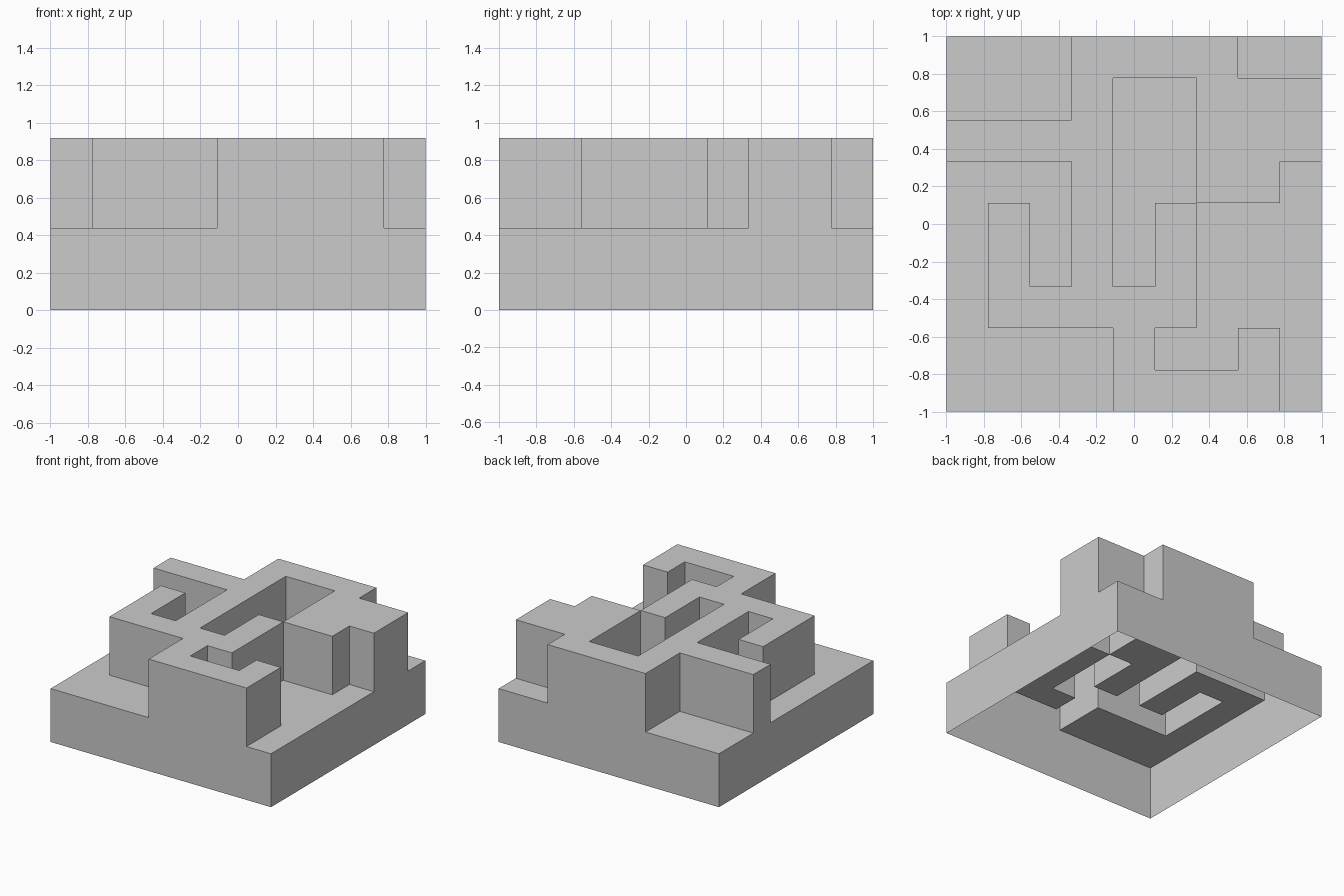
import bpy, bmesh

if "Cube" in bpy.data.objects:
    bpy.data.objects.remove(bpy.data.objects["Cube"])

# Floor plan, back row first: 1 = raised wall block, 0 = low floor
PLAN = ["000111100",
        "000100111",
        "111100111",
        "000100110",
        "010101000",
        "010101000",
        "011111000",
        "000010010",
        "000011110"]
N = 9
CELL = 2 / N
LOW, HIGH = 0.438, 0.918


def height(c, r):
    """Height of a cell (r counts from the front); 0 outside the plan."""
    if 0 <= c < N and 0 <= r < N:
        return HIGH if PLAN[N - 1 - r][c] == "1" else LOW
    return 0.0


def edge(i):
    return -1 + i * CELL


def make_object(name, bm):
    mesh = bpy.data.meshes.new(name)
    bm.to_mesh(mesh)
    bm.free()
    bpy.context.collection.objects.link(bpy.data.objects.new(name, mesh))


def quad(bm, pts):
    bm.faces.new([bm.verts.new(p) for p in pts])


# Hollow maze shell, open underneath
bm = bmesh.new()
for c in range(N):
    for r in range(N):
        h = height(c, r)
        x0, x1, y0, y1 = edge(c), edge(c + 1), edge(r), edge(r + 1)
        # cell top
        quad(bm, [(x0, y0, h), (x1, y0, h), (x1, y1, h), (x0, y1, h)])
        # drop to each lower neighbour, walls facing outward
        sides = [((0, -1), (x0, y0), (x1, y0)), ((1, 0), (x1, y0), (x1, y1)),
                 ((0, 1), (x1, y1), (x0, y1)), ((-1, 0), (x0, y1), (x0, y0))]
        for (dc, dr), a, b in sides:
            low = height(c + dc, r + dr)
            # split outer walls at floor level so neighbouring cells weld cleanly
            levels = [low, LOW, h] if low < LOW < h else [low, h]
            for z0, z1 in zip(levels, levels[1:]):
                if z1 > z0:
                    quad(bm, [(*a, z0), (*b, z0), (*b, z1), (*a, z1)])
bmesh.ops.remove_doubles(bm, verts=bm.verts[:], dist=1e-4)
bmesh.ops.dissolve_limit(bm, angle_limit=0.01, verts=bm.verts[:], edges=bm.edges[:])
make_object("maze_shell", bm)

# Small square inlay plates on top of the dead ends
for i, (c, r) in enumerate([(0, 6), (7, 5), (5, 4), (5, 2), (7, 1)]):
    x, y, s = edge(c + 0.5), edge(r + 0.5), 0.08
    bm = bmesh.new()
    z = HIGH + 0.001
    quad(bm, [(x - s, y - s, z), (x + s, y - s, z), (x + s, y + s, z), (x - s, y + s, z)])
    make_object(f"inlay_plate_{i + 1}", bm)
